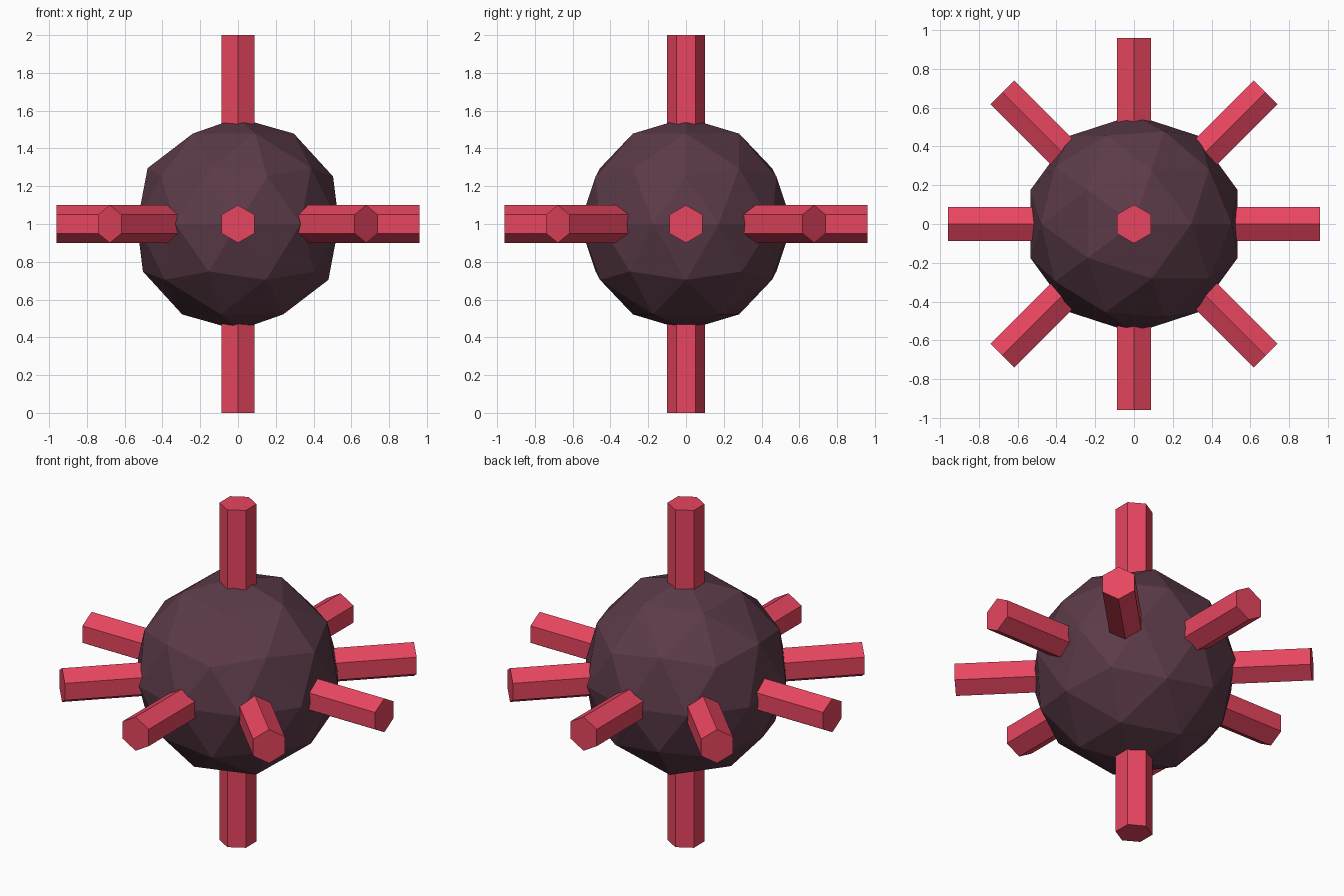
import bpy
from math import radians, sin, cos, pi
from mathutils import Vector

if "Cube" in bpy.data.objects:
    bpy.data.objects.remove(bpy.data.objects["Cube"])

CENTRE = Vector((0, 0, 1))


def material(name, rgb):
    m = bpy.data.materials.new(name)
    m.diffuse_color = (*rgb, 1)
    m.use_nodes = True
    m.node_tree.nodes["Principled BSDF"].inputs["Base Color"].default_value = m.diffuse_color
    return m


SHELL = material("dark_plum", (0.105, 0.043, 0.065))
SPIKE = material("red", (0.80, 0.06, 0.115))


# Faceted ball body
bpy.ops.mesh.primitive_ico_sphere_add(subdivisions=2, radius=0.5625, location=CENTRE)
body = bpy.context.object
body.name = "ball_body"
body.data.materials.append(SHELL)


# Hexagonal rod pointing out of the ball, running from start to tip
def rod(name, rotation, direction, start, tip):
    bpy.ops.mesh.primitive_cylinder_add(
        vertices=6, radius=0.1, depth=tip - start,
        location=CENTRE + direction * (start + tip) / 2, rotation=rotation)
    ob = bpy.context.object
    ob.name = name
    ob.data.materials.append(SPIKE)


# Vertical rods
rod("top_rod", (0, 0, 0), Vector((0, 0, 1)), 0.45, 1.0)
rod("bottom_rod", (pi, 0, 0), Vector((0, 0, -1)), 0.45, 1.0)

# Ring of eight rods around the equator, each with an edge facing up
for i in range(8):
    a = radians(45 * i)
    rod(f"side_rod_{i + 1}", (pi / 2, 0, a + pi / 2),
        Vector((cos(a), sin(a), 0)), 0.45, 0.96)
